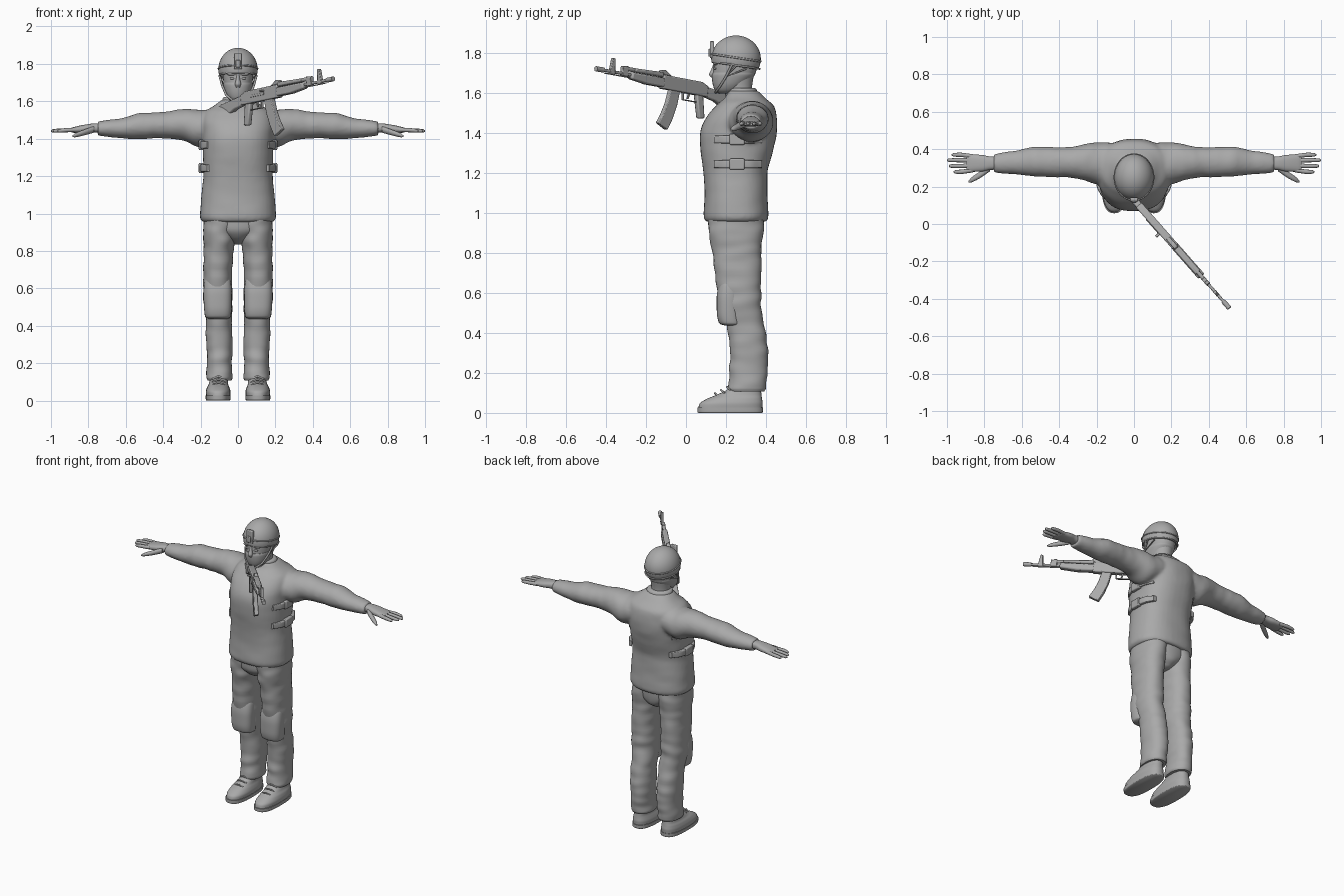
import bpy, bmesh, math
from mathutils import Vector, Matrix, noise

if "Cube" in bpy.data.objects:
    bpy.data.objects.remove(bpy.data.objects["Cube"])

grey = bpy.data.materials.new("plain grey")
grey.use_nodes = True
grey.diffuse_color = (0.4, 0.4, 0.4, 1)
grey.node_tree.nodes["Principled BSDF"].inputs["Base Color"].default_value = grey.diffuse_color


def add_mirror(ob):
    ob.modifiers.new("mirror", "MIRROR").use_axis = (True, False, False)


def finish(name, bm, mirror=False, bevel=0, matrix=None):
    """Turn a bmesh into a shaded, coloured object."""
    if matrix:
        bm.transform(matrix)
    bmesh.ops.recalc_face_normals(bm, faces=bm.faces)
    mesh = bpy.data.meshes.new(name)
    bm.to_mesh(mesh)
    bm.free()
    mesh.materials.append(grey)
    ob = bpy.data.objects.new(name, mesh)
    bpy.context.collection.objects.link(ob)
    bpy.ops.object.select_all(action="DESELECT")
    ob.select_set(True)
    bpy.context.view_layer.objects.active = ob
    bpy.ops.object.shade_smooth_by_angle(angle=math.radians(40))
    if bevel:
        mod = ob.modifiers.new("bevel", "BEVEL")
        mod.width, mod.segments = bevel, 2
    if mirror:
        add_mirror(ob)
    return ob


def resample(rows, steps):
    """Smooth the sections without overshooting them."""
    def tangent(i, k):
        if i in (0, len(rows) - 1):
            j = max(i, 1)
            return rows[j][k] - rows[j - 1][k]
        a, b = rows[i][k] - rows[i - 1][k], rows[i + 1][k] - rows[i][k]
        return 2 * a * b / (a + b) if a * b > 0 else 0
    out = []
    for i in range(len(rows) - 1):
        for s in range(steps):
            t = s / steps
            h = t * t * (3 - 2 * t)
            out.append([rows[i][k] + h * (rows[i + 1][k] - rows[i][k])
                        + t * (1 - t) ** 2 * tangent(i, k)
                        - t * t * (1 - t) * tangent(i + 1, k) for k in range(len(rows[0]))])
    return out + [rows[-1]]


def add_loft(bm, rows, axis="z", power=2, sides=28, steps=5, fold=0, side=1):
    """Rows are: place along axis, two centre values, two radii."""
    rings = []
    for pos, a, b, ra, rb in resample(rows, steps):
        ring = []
        for i in range(sides):
            angle = math.tau * i / sides
            c, s = math.cos(angle), math.sin(angle)
            u = a + ra * math.copysign(abs(c) ** (2 / power), c)
            v = b + rb * math.copysign(abs(s) ** (2 / power), s)
            p = Vector({"x": (pos, u, v), "y": (u, pos, v), "z": (u, v, pos)}[axis])
            centre = Vector({"x": (pos, a, b), "y": (a, pos, b), "z": (a, b, pos)}[axis])
            if fold:
                stretch = Vector([p[k] * (20 if "xyz"[k] == axis else 9) for k in range(3)])
                p = centre + (p - centre) * (1 + fold * noise.noise(stretch))
            ring.append(bm.verts.new((p.x * side, p.y, p.z)))
        rings.append(ring)
    for low, high in zip(rings, rings[1:]):
        for i in range(sides):
            j = (i + 1) % sides
            bm.faces.new((low[i], low[j], high[j], high[i]))
    bm.faces.new(rings[0])
    bm.faces.new(rings[-1])


def loft(name, rows, mirror=False, **options):
    bm = bmesh.new()
    add_loft(bm, rows, **options)
    return finish(name, bm, mirror)


def box(name, loc, size, bevel=0.003, mirror=False, matrix=None):
    bm = bmesh.new()
    bmesh.ops.create_cube(bm, size=1)
    bm.transform(Matrix.Translation(loc) @ Matrix.Diagonal((*size, 1)))
    return finish(name, bm, mirror, bevel, matrix)


def ball(name, loc, radii, mirror=False):
    bm = bmesh.new()
    bmesh.ops.create_uvsphere(bm, u_segments=20, v_segments=12, radius=1)
    bm.transform(Matrix.Translation(loc) @ Matrix.Diagonal((*radii, 1)))
    return finish(name, bm, mirror)


def cord(name, points, radius, mirror=False, closed=False):
    curve = bpy.data.curves.new(name, "CURVE")
    curve.dimensions, curve.bevel_depth, curve.bevel_resolution = "3D", radius, 2
    curve.use_fill_caps = True
    line = curve.splines.new("POLY")
    line.points.add(len(points) - 1)
    for point, co in zip(line.points, points):
        point.co = (*co, 1)
    line.use_cyclic_u = closed
    curve.materials.append(grey)
    ob = bpy.data.objects.new(name, curve)
    bpy.context.collection.objects.link(ob)
    if mirror:
        add_mirror(ob)


# Jacket with both sleeves, fused into one surface
jacket = bmesh.new()
add_loft(jacket, [(.955, 0, .25, .19, .152), (.985, 0, .25, .204, .162), (1.1, 0, .25, .196, .157),
                  (1.2, 0, .247, .186, .16), (1.3, 0, .253, .187, .18), (1.4, 0, .262, .19, .192),
                  (1.48, 0, .278, .195, .175), (1.54, 0, .295, .18, .14), (1.575, 0, .295, .13, .1),
                  (1.61, 0, .285, .085, .075)], power=2.4, sides=40, fold=.012)
sleeve = [(.08, .32, 1.47, .11, .09), (.2, .325, 1.455, .112, .1), (.3, .33, 1.475, .088, .083),
          (.42, .33, 1.472, .08, .07), (.52, .333, 1.468, .08, .07), (.64, .328, 1.455, .064, .051),
          (.735, .326, 1.455, .052, .041), (.75, .326, 1.455, .048, .037)]
for side in (1, -1):
    add_loft(jacket, sleeve, axis="x", fold=.06, side=side)
jacket = finish("jacket", jacket)
remesh = jacket.modifiers.new("fuse", "REMESH")
remesh.mode, remesh.voxel_size, remesh.use_smooth_shade = "VOXEL", .01, True
relax = jacket.modifiers.new("relax", "SMOOTH")
relax.factor, relax.iterations = .5, 5

# Side straps and buckles of the vest
for height in (1.367, 1.243):
    loft("side_strap", [(.14, .155, height, .012, .018), (.2, .186, height, .013, .02),
                        (.26, .193, height, .013, .02), (.32, .186, height, .013, .02),
                        (.38, .15, height, .012, .018)], axis="y", power=5, mirror=True)
    box("strap_buckle", (.197, .255, height), (.026, .075, .055), .006, mirror=True)

# Hands
loft("palm", [(.73, .325, 1.457, .034, .026), (.77, .325, 1.458, .036, .024),
              (.82, .325, 1.453, .045, .022), (.88, .325, 1.447, .046, .015),
              (.895, .325, 1.446, .04, .01)], axis="x", power=2.5, mirror=True)
for y, tip in ((.288, .965), (.313, .99), (.338, 1), (.361, .975)):
    out = y + (y - .325) * .25
    loft("finger", [(.86, y, 1.448, .012, .012), (.93, out, 1.445, .0115, .011),
                    (tip - .01, out, 1.442, .009, .009), (tip, out, 1.441, .003, .003)],
         axis="x", sides=12, mirror=True)
loft("thumb", [(.77, .3, 1.45, .018, .018), (.82, .265, 1.434, .018, .016),
               (.865, .238, 1.42, .014, .012), (.885, .226, 1.413, .005, .005)],
     axis="x", sides=14, mirror=True)

# Trousers and knee pads
loft("trouser_seat", [(.835, 0, .27, .03, .06), (.87, 0, .26, .09, .115), (.92, 0, .25, .17, .137),
                      (1, 0, .25, .185, .142)])
loft("trouser_leg", [(.108, .099, .306, .064, .09), (.125, .099, .306, .069, .096),
                     (.2, .1, .312, .066, .095), (.3, .1, .315, .07, .095),
                     (.43, .102, .298, .07, .094), (.54, .107, .272, .077, .103),
                     (.65, .108, .265, .077, .112), (.8, .104, .255, .081, .125),
                     (.9, .098, .25, .089, .135), (.98, .095, .25, .09, .138)],
     sides=36, steps=8, fold=.07, power=2.2, mirror=True)
loft("knee_pad", [(.437, .107, .232, .05, .04), (.447, .107, .222, .068, .055),
                  (.5, .108, .214, .074, .06), (.57, .109, .213, .076, .06),
                  (.64, .109, .22, .07, .055), (.675, .108, .23, .05, .045)],
     power=2.6, mirror=True)

# Boots
loft("boot_sole", [(0, .106, .222, .062, .158), (.004, .106, .221, .066, .163),
                   (.026, .106, .221, .067, .164)], power=2.6, sides=36, mirror=True)
loft("boot", [(.02, .106, .221, .064, .16), (.045, .106, .225, .066, .158),
              (.07, .106, .242, .06, .138), (.092, .104, .267, .051, .11),
              (.125, .101, .295, .048, .08), (.19, .1, .305, .048, .07)],
     power=2.4, sides=36, mirror=True)
for step in range(3):
    y, z = .145 + step * .03, .09 + step * .016
    cord("boot_lace", [(.07, y + .018, z - .008), (.104, y, z + .008), (.138, y + .018, z - .008)],
         .005, mirror=True)

# Neck, collar and head
loft("neck", [(1.54, 0, .28, .075, .075), (1.62, 0, .262, .06, .068), (1.72, 0, .265, .07, .08)])
loft("collar", [(1.565, 0, .288, .1, .09), (1.6, 0, .283, .087, .077), (1.618, 0, .28, .08, .071),
                (1.624, 0, .28, .07, .062)])
loft("head", [(1.6, 0, .2, .028, .035), (1.612, 0, .205, .045, .055), (1.645, 0, .22, .064, .08),
              (1.69, 0, .24, .076, .104), (1.74, 0, .248, .081, .11), (1.8, 0, .25, .08, .108)],
     power=2.2)
loft("face_mask", [(1.597, 0, .2, .03, .038), (1.612, 0, .205, .05, .06), (1.645, 0, .218, .069, .085),
                   (1.69, 0, .237, .08, .108), (1.7, 0, .24, .079, .107)], power=2.2)
loft("nose", [(1.675, 0, .138, .014, .012), (1.692, 0, .134, .016, .019),
              (1.715, 0, .139, .011, .014), (1.74, 0, .145, .008, .01)], sides=14)
ball("brow", (.03, .148, 1.746), (.03, .013, .009), mirror=True)
ball("eye", (.03, .148, 1.722), (.014, .01, .007), mirror=True)

# Helmet: trimmed dome with rim, band, front mount and chin strap
dome = bmesh.new()
bmesh.ops.create_uvsphere(dome, u_segments=40, v_segments=24, radius=1)
dome.transform(Matrix.Translation((0, .25, 1.77)) @ Matrix.Diagonal((.105, .124, .116, 1)))
bmesh.ops.bisect_plane(dome, geom=dome.verts[:] + dome.edges[:] + dome.faces[:],
                       plane_co=(0, .25, 1.735), plane_no=(0, .15, 1), clear_inner=True)
dome = finish("helmet", dome)
dome.modifiers.new("shell", "SOLIDIFY").thickness = .008


def helmet_ring(name, middle, rx, ry, radius):
    angles = [math.tau * i / 40 for i in range(40)]
    cord(name, [(rx * math.cos(a), .25 + ry * math.sin(a), middle - .15 * ry * math.sin(a))
                for a in angles], radius, closed=True)


helmet_ring("helmet_rim", 1.737, .1, .118, .005)
helmet_ring("helmet_band", 1.775, .104, .123, .005)
box("helmet_mount", (0, .13, 1.815), (.045, .022, .085), .005)
box("mount_clip", (0, .12, 1.8), (.025, .014, .04), .004)
cord("chin_strap", [(.1, .23, 1.74), (.083, .2, 1.68), (.062, .17, 1.632), (.03, .15, 1.605),
                    (0, .148, 1.6)], .006, mirror=True)
cord("nape_strap", [(.099, .25, 1.735), (.083, .2, 1.68), (.088, .3, 1.72)], .005, mirror=True)

# Rifle, laid out along its own x axis with the muzzle at the origin
aim = Vector((.51, -.58, .105))
gun = Matrix.Translation((.51, -.45, 1.72)) @ aim.to_track_quat("X", "Z").to_matrix().to_4x4()


def rod(name, back, front, height, radius):
    bm = bmesh.new()
    add_loft(bm, [(back, 0, height, radius, radius), (front, 0, height, radius, radius)],
             axis="x", sides=16, steps=1)
    finish(name, bm, matrix=gun)


def plate(name, outline, width, bevel=.005):
    bm = bmesh.new()
    base = bm.faces.new([bm.verts.new((x, -width / 2, z)) for x, z in outline])
    extra = bmesh.ops.extrude_face_region(bm, geom=[base])["geom"]
    bmesh.ops.translate(bm, vec=(0, width, 0), verts=[v for v in extra if isinstance(v, bmesh.types.BMVert)])
    finish(name, bm, bevel=bevel, matrix=gun)


rod("muzzle_brake", -.05, 0, 0, .013)
rod("barrel", -.46, -.01, 0, .008)
rod("gas_tube", -.46, -.17, .027, .011)
rod("cleaning_rod", -.3, -.06, -.014, .003)
plate("gas_block", [(-.21, -.012), (-.17, -.012), (-.17, .02), (-.19, .04), (-.21, .04)], .022, .003)
plate("front_sight", [(-.125, -.014), (-.09, -.014), (-.095, .03), (-.1, .068), (-.115, .068)], .018, .003)
plate("handguard", [(-.23, .014), (-.23, -.02), (-.34, -.033), (-.45, -.033), (-.45, .014)], .042, .008)
plate("upper_guard", [(-.25, .018), (-.25, .036), (-.44, .042), (-.44, .018)], .034, .007)
plate("rear_sight", [(-.42, .03), (-.43, .053), (-.45, .056), (-.5, .03)], .024, .003)
plate("receiver", [(-.44, -.04), (-.44, .03), (-.7, .028), (-.74, .012), (-.74, -.042)], .04, .006)
plate("magazine", [(-.5, -.03), (-.485, -.11), (-.465, -.165), (-.44, -.213), (-.503, -.24),
                   (-.53, -.18), (-.55, -.11), (-.56, -.03)], .028, .004)
plate("pistol_grip", [(-.67, -.035), (-.705, -.155), (-.74, -.15), (-.715, -.035)], .03, .007)
plate("trigger", [(-.625, -.035), (-.62, -.068), (-.628, -.068), (-.637, -.035)], .008, .001)
plate("trigger_guard", [(-.585, -.035), (-.59, -.078), (-.68, -.078), (-.68, -.073), (-.597, -.073),
                        (-.592, -.035)], .014, .001)
plate("shoulder_stock", [(-.73, .01), (-.73, -.042), (-.8, -.055), (-.93, -.115), (-.93, -.02)], .036, .007)
box("charging_handle", (-.55, -.028, .01), (.014, .03, .01), matrix=gun)
box("safety_lever", (-.6, -.021, -.005), (.11, .005, .012), .001, matrix=gun)
